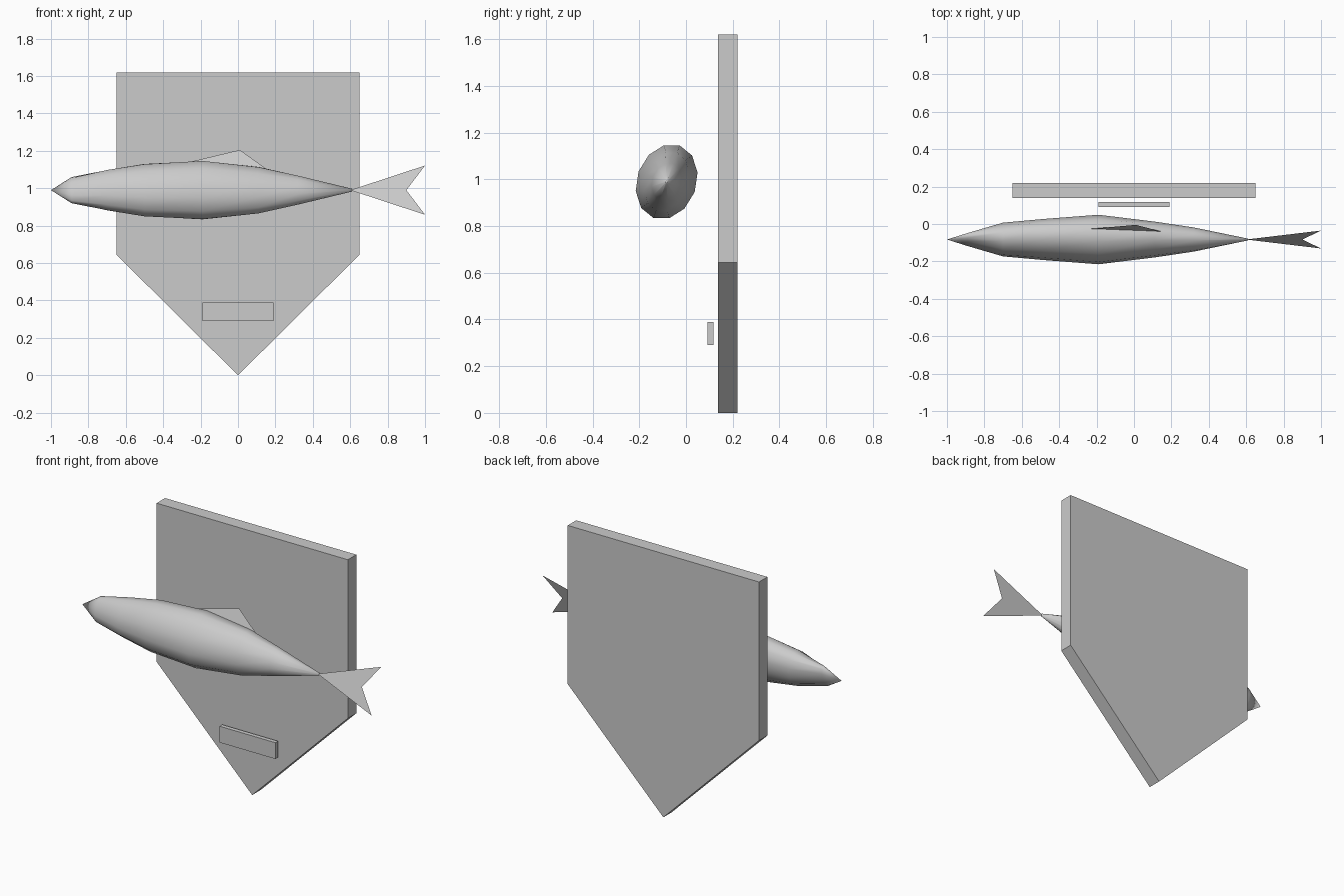
import bpy, bmesh
from math import sin, cos, pi, radians

if "Cube" in bpy.data.objects:
    bpy.data.objects.remove(bpy.data.objects["Cube"])

AXIS_Y, AXIS_Z, TILT = -0.083, 0.99, radians(20)


def make(name, verts, faces):
    mesh = bpy.data.meshes.new(name)
    mesh.from_pydata(verts, [], faces)
    bm = bmesh.new()
    bm.from_mesh(mesh)
    bmesh.ops.recalc_face_normals(bm, faces=bm.faces)
    bm.to_mesh(mesh)
    bm.free()
    obj = bpy.data.objects.new(name, mesh)
    bpy.context.collection.objects.link(obj)
    return obj


def slab(name, outline, y0, y1):
    """Extrude an x/z outline from y0 to y1."""
    n = len(outline)
    verts = [(x, y, z) for y in (y0, y1) for x, z in outline]
    faces = [list(range(n)), list(range(n, 2 * n))]
    faces += [[i, (i + 1) % n, (i + 1) % n + n, i + n] for i in range(n)]
    return make(name, verts, faces)


def leaned(x, side, up):
    """Point in the fish's own frame, rolled toward the board."""
    return (x, AXIS_Y + side * cos(TILT) + up * sin(TILT),
            AXIS_Z + up * cos(TILT) - side * sin(TILT))


# Pointed wall board and its small plate
slab("backing_board", [(-0.65, 1.62), (0.65, 1.62), (0.65, 0.645),
                       (0, 0), (-0.65, 0.645)], 0.138, 0.22)
slab("name_plate", [(-0.19, 0.29), (0.19, 0.29), (0.19, 0.39), (-0.19, 0.39)],
     0.092, 0.118)

# Fish body: 12-sided rings (x, half width, half height) behind a nose point
SIDES = 12
rings = [(-0.89, 0.027, 0.074), (-0.70, 0.087, 0.114), (-0.50, 0.102, 0.149),
         (-0.19, 0.128, 0.165), (0.11, 0.090, 0.132), (0.32, 0.062, 0.082),
         (0.61, 0.004, 0.008)]
verts = [leaned(x, w * sin(2 * pi * i / SIDES), h * cos(2 * pi * i / SIDES))
         for x, w, h in rings for i in range(SIDES)]
faces = [[r * SIDES + i, r * SIDES + (i + 1) % SIDES,
          (r + 1) * SIDES + (i + 1) % SIDES, (r + 1) * SIDES + i]
         for r in range(len(rings) - 1) for i in range(SIDES)]
nose = len(verts)
verts.append(leaned(-1.0, 0, 0))
faces += [[nose, i, (i + 1) % SIDES] for i in range(SIDES)]
faces.append(list(range(nose - SIDES, nose)))
body = make("fish_body", verts, faces)
body.data.shade_smooth()

# Flat fins in the fish's leaning mid plane
for name, outline in {
    "tail_fin": [(0.60, 0), (1.0, 0.14), (0.90, 0), (1.0, -0.14)],
    "dorsal_fin": [(-0.26, 0.16), (0.01, 0.229), (0.15, 0.122)],
}.items():
    pts = [leaned(x, 0, h) for x, h in outline]
    tris = [[0, 1, 2]] + ([[0, 2, 3]] if len(pts) == 4 else [])
    make(name, pts, tris)
